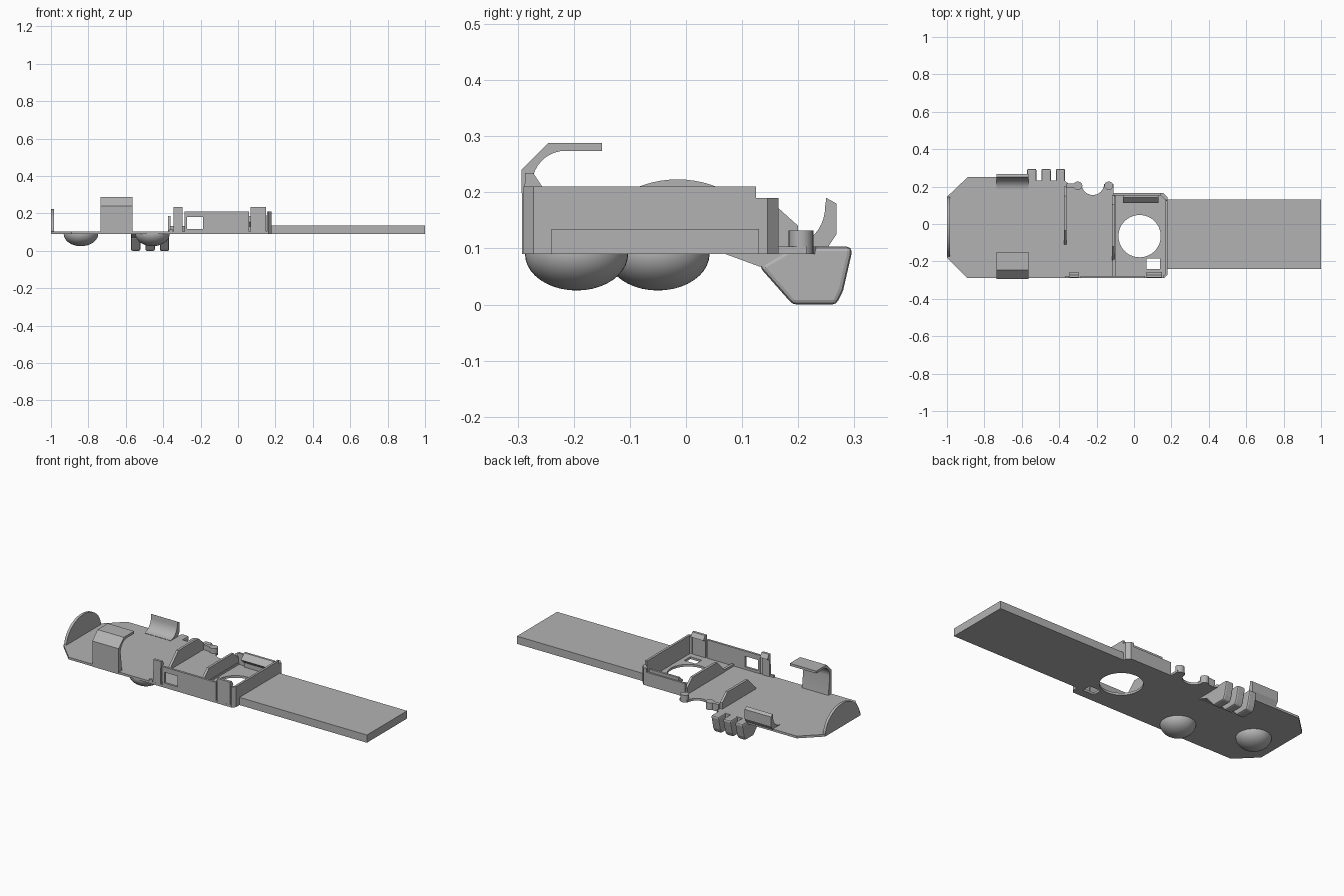
import bpy, bmesh, math
from mathutils import Vector

old = bpy.data.objects.get("Cube")
if old:
    bpy.data.objects.remove(old, do_unlink=True)

grey = bpy.data.materials.new("plain grey")
grey.use_nodes = True
grey.diffuse_color = (0.45, 0.45, 0.45, 1)
grey.node_tree.nodes["Principled BSDF"].inputs["Base Color"].default_value = (0.45, 0.45, 0.45, 1)


def prism(name, pts, lo, hi, axis="z"):
    """Extrude a 2D outline from lo to hi along the given axis."""
    place = {"x": lambda a, b, c: (c, a, b),
             "y": lambda a, b, c: (a, c, b),
             "z": lambda a, b, c: (a, b, c)}[axis]
    bm = bmesh.new()
    face = bm.faces.new([bm.verts.new(place(a, b, lo)) for a, b in pts])
    ext = bmesh.ops.extrude_face_region(bm, geom=[face])
    shift = Vector(place(0, 0, hi - lo))
    bmesh.ops.translate(bm, vec=shift, verts=[v for v in ext["geom"] if isinstance(v, bmesh.types.BMVert)])
    bmesh.ops.recalc_face_normals(bm, faces=bm.faces)
    me = bpy.data.meshes.new(name)
    bm.to_mesh(me)
    bm.free()
    ob = bpy.data.objects.new(name, me)
    bpy.context.collection.objects.link(ob)
    me.materials.append(grey)
    return ob


def box(name, x, y, z):
    return prism(name, [(x[0], y[0]), (x[1], y[0]), (x[1], y[1]), (x[0], y[1])], *z)


def arc(cx, cy, rx, ry, start, end, n):
    angles = [math.radians(start + (end - start) * i / n) for i in range(n + 1)]
    return [(cx + rx * math.cos(a), cy + ry * math.sin(a)) for a in angles]


def activate(ob):
    bpy.ops.object.select_all(action="DESELECT")
    ob.select_set(True)
    bpy.context.view_layer.objects.active = ob


def smooth(ob):
    activate(ob)
    bpy.ops.object.shade_smooth_by_angle(angle=math.radians(30))


def cut(ob, cutter):
    cutter.hide_render = True
    mod = ob.modifiers.new("cut", "BOOLEAN")
    mod.object = cutter
    mod.solver = "EXACT"
    activate(ob)
    bpy.ops.object.modifier_apply(modifier=mod.name)
    bpy.data.objects.remove(cutter, do_unlink=True)


BASE, TOP = 0.09, 0.103

# Base plate with a scalloped notch, a round hole and a small square hole
notch = arc(-0.22, 0.215, 0.06, 0.06, 0, -180, 20)
outline = [(-1, -0.18), (-0.89, -0.29), (0.16, -0.29), (0.178, -0.27), (0.178, 0.145),
           (0.158, 0.165), (-0.11, 0.165), (-0.11, 0.215)] + notch
outline += [(-0.35, 0.215), (-0.37, 0.232), (-0.57, 0.232), (-0.57, 0.25), (-0.89, 0.25), (-1, 0.145)]
plate = prism("base_plate", outline, BASE, TOP)
cut(plate, prism("round_cutter", arc(0.03, -0.065, 0.113, 0.113, 0, 354, 59), 0, 0.3))
cut(plate, box("square_cutter", (0.067, 0.14), (-0.24, -0.185), (0, 0.3)))
smooth(plate)

# Long flat handle
box("handle", (0.17, 1), (-0.24, 0.13), (BASE, 0.135))

# Rounded upright at the far end
smooth(prism("end_upright", arc(-0.015, BASE, 0.16, 0.133, 0, 180, 32), -1, -0.985, "x"))

# Rounded feet under the plate
for name, x, y in (("foot_inner", -0.457, -0.195), ("foot_outer", -0.84, -0.05)):
    bm = bmesh.new()
    bmesh.ops.create_uvsphere(bm, u_segments=40, v_segments=20, radius=1)
    bmesh.ops.bisect_plane(bm, geom=bm.verts[:] + bm.edges[:] + bm.faces[:],
                           plane_co=(0, 0, 0.02), plane_no=(0, 0, 1), clear_outer=True)
    bmesh.ops.scale(bm, vec=(0.092, 0.092, 0.065), verts=bm.verts)
    bmesh.ops.translate(bm, vec=(x, y, BASE), verts=bm.verts)
    me = bpy.data.meshes.new(name)
    bm.to_mesh(me)
    bm.free()
    me.materials.append(grey)
    foot = bpy.data.objects.new(name, me)
    bpy.context.collection.objects.link(foot)
    smooth(foot)

# Tall front clip that hooks over the plate, and the short back clip
inner = arc(-0.215, 0.212, 0.06, 0.062, 90, 180, 10)
front = [(-0.262, TOP), (-0.292, BASE), (-0.293, 0.24), (-0.245, 0.288), (-0.15, 0.288), (-0.15, 0.274)]
smooth(prism("front_clip", front + inner, -0.735, -0.565, "x"))
back = [(0.19, BASE), (0.245, BASE), (0.268, 0.125), (0.268, 0.18), (0.25, 0.19)]
back += arc(0.185, 0.175, 0.063, 0.07, 0, -90, 10)
smooth(prism("back_clip", back, -0.735, -0.565, "x"))

# Three gripping fingers on a sloped support
prism("finger_support", [(0.07, BASE), (0.13, 0.068), (0.232, 0.068), (0.232, 0.095)], -0.57, -0.37, "x")
finger = [(0.13, 0.068), (0.19, 0), (0.268, 0), (0.28, 0.025), (0.295, 0.09), (0.295, TOP), (0.19, TOP)]
for i in range(3):
    x = -0.547 + i * 0.077
    ob = prism("finger_%d" % (i + 1), finger, x - 0.025, x + 0.025, "x")
    mod = ob.modifiers.new("soft edges", "BEVEL")
    mod.width = 0.008
    mod.segments = 2

# Front wall with a window
wall = box("front_wall", (-0.285, 0.06), (-0.29, -0.277), (BASE, 0.21))
cut(wall, box("window_cutter", (-0.272, -0.186), (-0.35, -0.2), (0.117, 0.18)))

# Snap hooks standing in the front wall
hook = [(-0.29, BASE), (-0.275, BASE), (-0.275, 0.2), (-0.256, 0.21), (-0.272, 0.234), (-0.287, 0.234)]
for name, lo, hi in (("snap_hook_outer", -0.345, -0.297), ("snap_hook_inner", 0.067, 0.15)):
    prism(name, hook, lo, hi, "x")
box("hook_stop", (-0.37, -0.348), (-0.29, -0.278), (BASE, 0.115))

# End wall beside the handle, with a chamfered back corner
side = [(0.155, -0.29), (0.162, -0.29), (0.178, -0.272), (0.178, 0.125), (0.165, 0.125), (0.165, -0.27), (0.155, -0.277)]
prism("end_wall", side, BASE, 0.21)
corner = [(0.178, 0.125), (0.178, 0.145), (0.158, 0.165), (0.14, 0.165), (0.14, 0.155), (0.165, 0.13)]
prism("corner_wall", corner, BASE, 0.19)

# Back wall and its wedge
box("back_wall", (-0.11, 0.145), (0.153, 0.165), (BASE, 0.168))
prism("back_wedge", [(0.155, BASE), (0.155, 0.185), (0.142, 0.185), (0.112, 0.155), (0.14, 0.13), (0.14, BASE)],
      -0.06, 0.13, "x")

# Sloped dividing ribs
for name, x, y0, y1 in (("rib_inner", -0.11, -0.195, 0.155), ("rib_outer", -0.367, -0.11, 0.2)):
    prism(name, [(y0, BASE), (y0, 0.11), (y0 + 0.075, 0.185), (y1 - 0.05, 0.185), (y1, 0.14), (y1, BASE)],
          x - 0.007, x + 0.007, "x")
box("inner_sill", (-0.115, -0.1), (-0.277, 0.155), (BASE, 0.115))

# Raised rims and rounded pegs beside the notch
box("rim_outer", (-0.36, -0.3), (0.195, 0.216), (BASE, 0.132))
for name, x in (("peg_outer", -0.3), ("peg_inner", -0.135)):
    smooth(prism(name, arc(x, 0.205, 0.024, 0.022, 0, 345, 23), BASE, 0.132))
